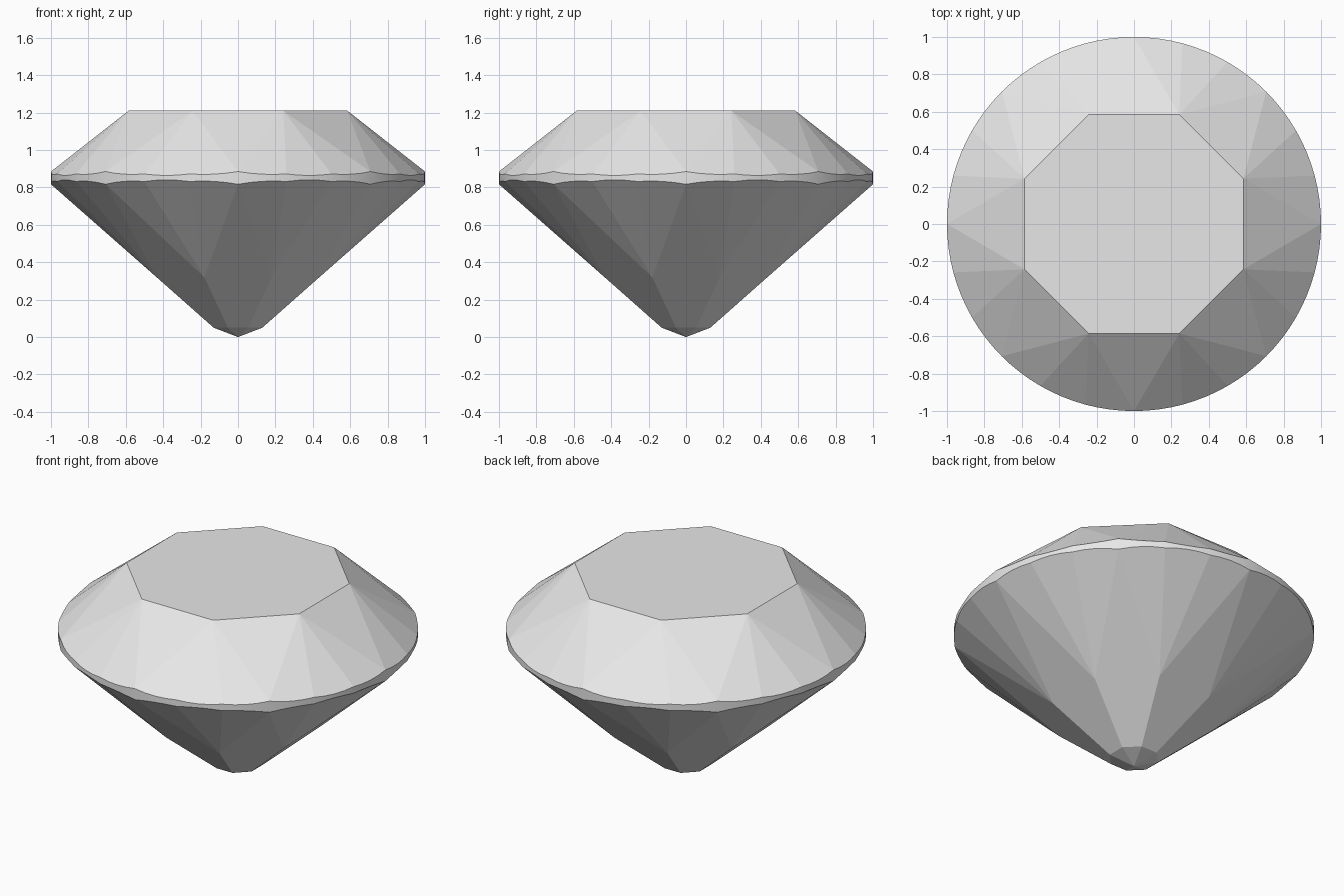
import bpy
import bmesh
from math import cos, sin, radians, pi
from mathutils import Vector

SECTORS = 8      # main facets around the stone
PARTS = 3        # girdle facets per sector
STEPS = 4        # fine girdle segments per girdle facet
PER = PARTS * STEPS
RING = SECTORS * PER
HALF = pi / SECTORS

old = bpy.data.objects.get("Cube")
if old:
    bpy.data.objects.remove(old, do_unlink=True)


def polar(radius, angle, z):
    return Vector((radius * cos(angle), radius * sin(angle), z))


def drop_on_plane(p, a, b, c):
    """Slide p vertically onto the plane through a, b and c."""
    n = (b - a).cross(c - a)
    return Vector((p.x, p.y, a.z - (n.x * (p.x - a.x) + n.y * (p.y - a.y)) / n.z))


def girdle_ring(corner, z_main, z_side):
    """One sector of the scalloped girdle edge, cut by flat facets that meet at a corner."""
    knots = [polar(1, i * 2 * HALF / PARTS, z_main if i in (0, PARTS) else z_side)
             for i in range(PARTS + 1)]
    points = []
    for i in range(PER):
        k = i // STEPS
        p = polar(1, i * 2 * pi / RING, 0)
        points.append(drop_on_plane(p, corner, knots[k], knots[k + 1]))
    return points


def ring_heights(points):
    return [polar(1, i * 2 * pi / RING, points[i % PER].z) for i in range(RING)]


bm = bmesh.new()


def add_ring(points):
    return [bm.verts.new(p) for p in points]


def corner_ring(apothem, z):
    return [polar(apothem / cos(HALF), HALF + s * 2 * HALF, z) for s in range(SECTORS)]


table_pts = corner_ring(0.585, 1.21)
waist_pts = corner_ring(0.434, 0.319)
table = add_ring(table_pts)
waist = add_ring(waist_pts)
culet = add_ring(corner_ring(0.13, 0.05))
tip = bm.verts.new((0, 0, 0))
upper = add_ring(ring_heights(girdle_ring(table_pts[0], 0.885, 0.872)))
lower = add_ring(ring_heights(girdle_ring(waist_pts[0], 0.817, 0.832)))

# Table on top
bm.faces.new(table)

for s in range(SECTORS):
    start = s * PER
    # Main crown, pavilion and culet facets
    bm.faces.new((table[s - 1], upper[start], table[s]))
    bm.faces.new((lower[start], waist[s - 1], culet[s - 1], culet[s], waist[s]))
    bm.faces.new((culet[s - 1], tip, culet[s]))
    # Fans of girdle facets above and below
    for k in range(PARTS):
        ids = [(start + k * STEPS + i) % RING for i in range(STEPS + 1)]
        bm.faces.new([table[s]] + [upper[i] for i in ids])
        bm.faces.new([waist[s]] + [lower[i] for i in ids])

# Rounded girdle band
for i in range(RING):
    j = (i + 1) % RING
    face = bm.faces.new((lower[i], lower[j], upper[j], upper[i]))
    face.smooth = True

bmesh.ops.recalc_face_normals(bm, faces=bm.faces[:])

mesh = bpy.data.meshes.new("cut_gem")
bm.to_mesh(mesh)
bm.free()
gem = bpy.data.objects.new("cut_gem", mesh)
bpy.context.collection.objects.link(gem)

# Single pale grey colour
grey = (0.8, 0.8, 0.8, 1)
mat = bpy.data.materials.new("pale_grey")
mat.use_nodes = True
mat.diffuse_color = grey
mat.node_tree.nodes["Principled BSDF"].inputs["Base Color"].default_value = grey
mesh.materials.append(mat)
